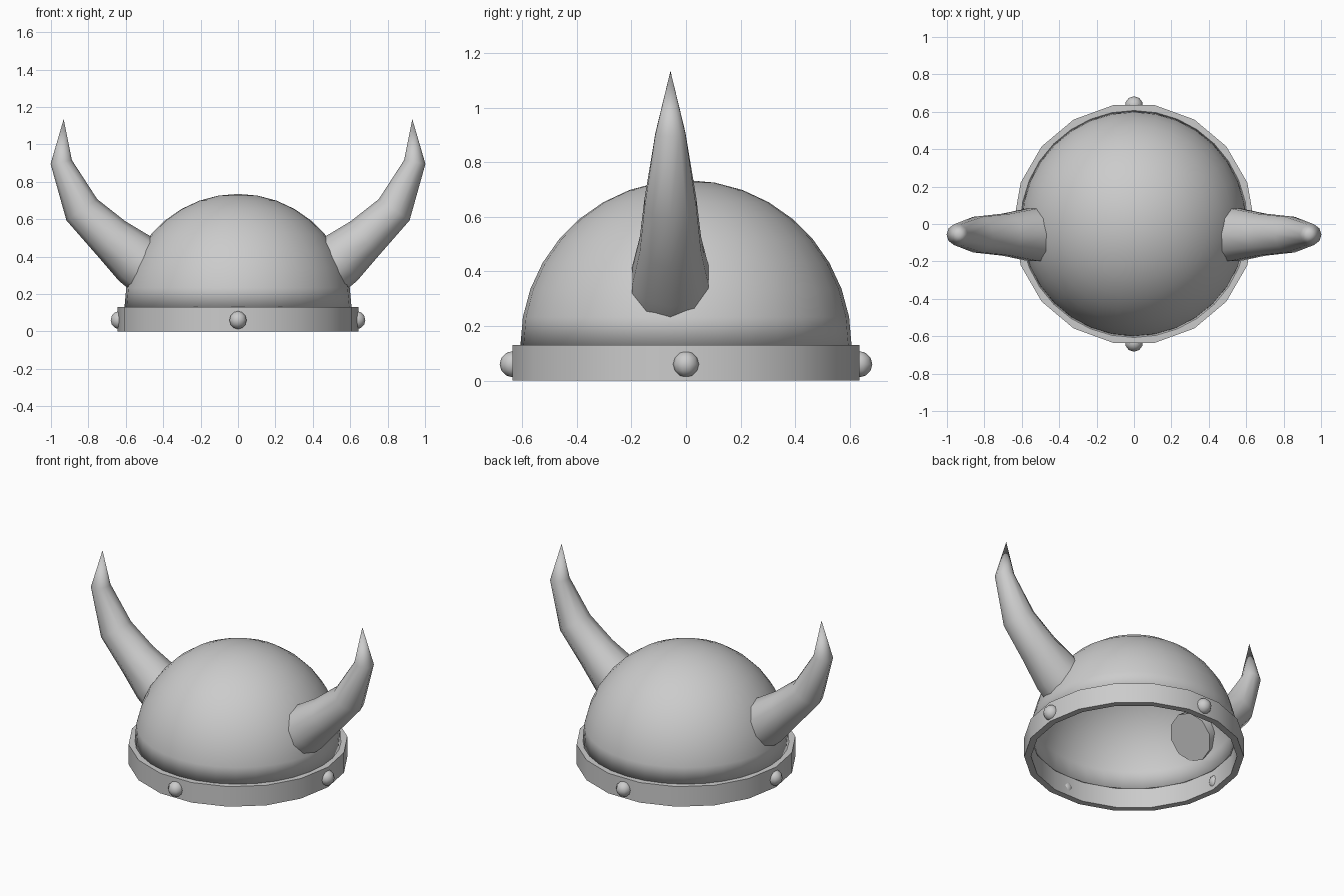
import bpy, bmesh, math
from mathutils import Vector

if "Cube" in bpy.data.objects:
    bpy.data.objects.remove(bpy.data.objects["Cube"])


def finish(bm, name, angle=50):
    bmesh.ops.recalc_face_normals(bm, faces=bm.faces)
    me = bpy.data.meshes.new(name)
    bm.to_mesh(me)
    bm.free()
    ob = bpy.data.objects.new(name, me)
    bpy.context.collection.objects.link(ob)
    bpy.ops.object.select_all(action='DESELECT')
    ob.select_set(True)
    bpy.context.view_layer.objects.active = ob
    bpy.ops.object.shade_smooth_by_angle(angle=math.radians(angle))
    return ob


def bridge(bm, a, b):
    n = len(a)
    for i in range(n):
        j = (i + 1) % n
        bm.faces.new((a[i], a[j], b[j], b[i]))


def circle(bm, r, z, n):
    return [bm.verts.new((r * math.cos(2 * math.pi * i / n),
                          r * math.sin(2 * math.pi * i / n), z)) for i in range(n)]


# Dome: open half sphere with a thin wall
bm = bmesh.new()
R, BASE, STEPS = 0.607, 0.128, 9
rings = [circle(bm, R * math.cos(k * math.pi / 2 / STEPS),
                BASE + R * math.sin(k * math.pi / 2 / STEPS), 32) for k in range(STEPS)]
for a, b in zip(rings, rings[1:]):
    bridge(bm, a, b)
top = bm.verts.new((0, 0, BASE + R))
for i in range(32):
    bm.faces.new((rings[-1][i], rings[-1][(i + 1) % 32], top))
dome = finish(bm, "dome")
wall = dome.modifiers.new("wall", 'SOLIDIFY')
wall.thickness = 0.015
wall.offset = -1

# Rim band: closed rectangular ring
bm = bmesh.new()
prof = [(0.605, 0.0), (0.645, 0.0), (0.645, 0.13), (0.605, 0.13)]
loops = [circle(bm, r, z, 18) for r, z in prof]
for k in range(4):
    bridge(bm, loops[k], loops[(k + 1) % 4])
finish(bm, "rim_band")

# Rivets: front, back and both sides
for k, side in enumerate(("right", "back", "left", "front")):
    bm = bmesh.new()
    bmesh.ops.create_uvsphere(bm, u_segments=10, v_segments=6, radius=0.048)
    a = k * math.pi / 2
    bmesh.ops.translate(bm, verts=bm.verts,
                        vec=(0.635 * math.cos(a), 0.635 * math.sin(a), 0.06))
    finish(bm, "rivet_" + side, 60)

# Horns: tapered rings along a bent path (x, z, radius), closed base and pointed tip
HORN = [(0.48, 0.335, 0.15), (0.545, 0.385, 0.147), (0.68, 0.50, 0.118),
        (0.835, 0.65, 0.10), (0.945, 0.905, 0.058)]
TIP = (0.932, 1.135)
HORN_Y, SIDES = -0.057, 10
for s, side in ((1, "right"), (-1, "left")):
    bm = bmesh.new()
    pts = [Vector((x, z)) for x, z, r in HORN] + [Vector(TIP)]
    rings = []
    for k, (x, z, r) in enumerate(HORN):
        t = (pts[k + 1] - pts[k]).normalized()
        if k:
            t = (t + (pts[k] - pts[k - 1]).normalized()).normalized()
        ring = []
        for i in range(SIDES):
            a = 2 * math.pi * i / SIDES
            u, v = r * math.cos(a), r * math.sin(a)
            ring.append(bm.verts.new((s * (x + u * t.y), HORN_Y + v, z - u * t.x)))
        rings.append(ring)
    bm.faces.new(rings[0])
    for a, b in zip(rings, rings[1:]):
        bridge(bm, a, b)
    tip = bm.verts.new((s * TIP[0], HORN_Y, TIP[1]))
    for i in range(SIDES):
        bm.faces.new((rings[-1][i], rings[-1][(i + 1) % SIDES], tip))
    finish(bm, "horn_" + side, 60)
